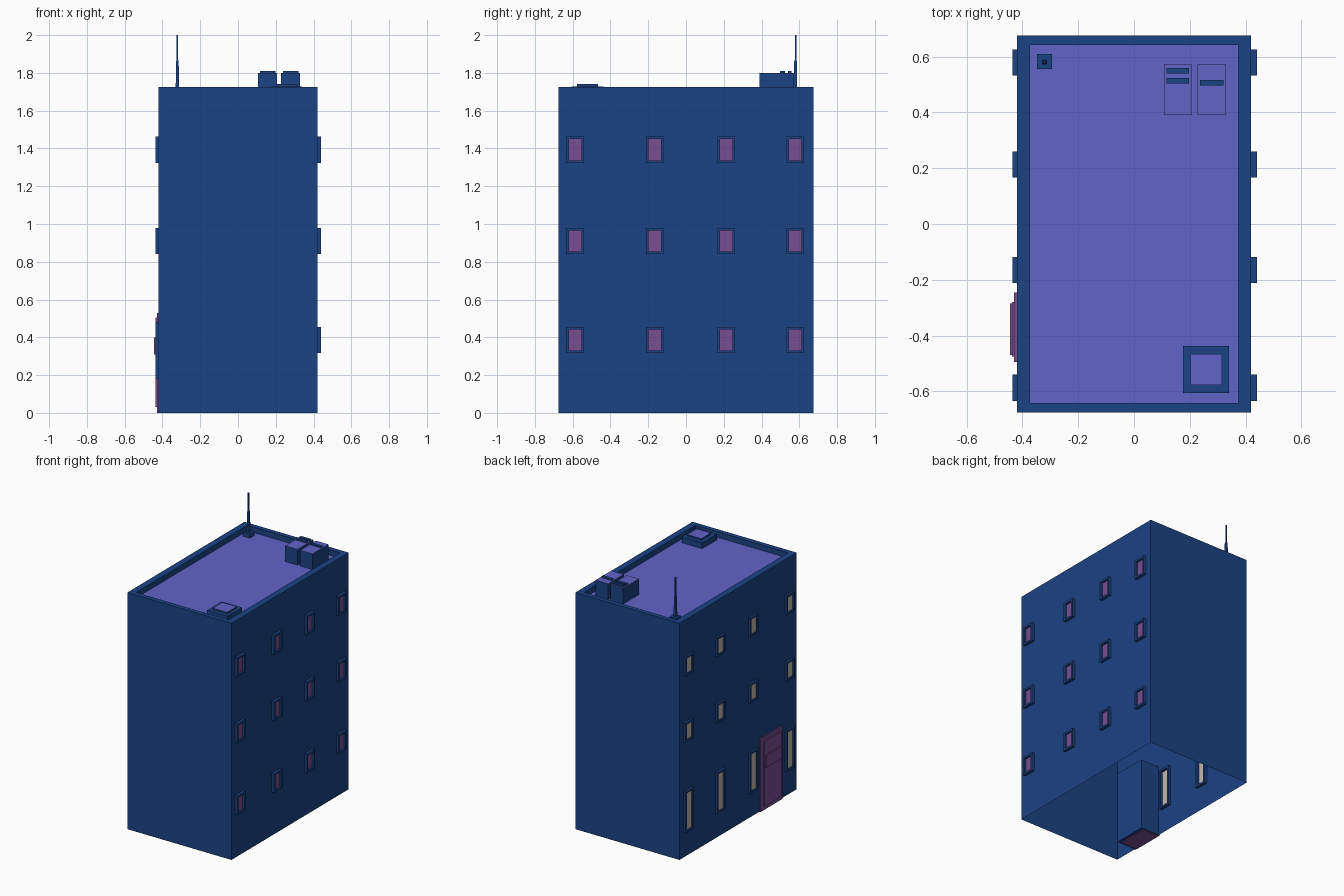
import bpy, bmesh
from mathutils import Vector

if "Cube" in bpy.data.objects:
    bpy.data.objects.remove(bpy.data.objects["Cube"])


def material(name, rgb):
    m = bpy.data.materials.new(name)
    m.diffuse_color = (*rgb, 1)
    m.use_nodes = True
    m.node_tree.nodes["Principled BSDF"].inputs["Base Color"].default_value = m.diffuse_color
    return m


BLUE = material("wall_blue", (0.011, 0.056, 0.235))
VIOLET = material("roof_violet", (0.12, 0.127, 0.578))
PLUM = material("plum", (0.19, 0.074, 0.287))
BEIGE = material("beige_glass", (0.55, 0.49, 0.41))


def top_map(cx, cy):
    return lambda u, v, w: Vector((cx + u, cy + v, w))


def side_map(s, cy, cz):
    return lambda u, v, w: Vector((s * w, cy + u, cz + v))


def rect_loft(name, rings, place, mat, cap_mat=None, bottom=True, top=True, closed=False):
    """Skin a chain of rectangles given as (half_u, half_v, w)."""
    bm = bmesh.new()
    loops = [[bm.verts.new(place(a * u, b * v, w))
              for a, b in ((-1, -1), (1, -1), (1, 1), (-1, 1))] for u, v, w in rings]
    pairs = list(zip(loops, loops[1:]))
    if closed:
        pairs.append((loops[-1], loops[0]))
    for p, q in pairs:
        for i in range(4):
            j = (i + 1) % 4
            bm.faces.new((p[i], p[j], q[j], q[i]))
    if not closed:
        if bottom:
            bm.faces.new(loops[0][::-1])
        if top:
            bm.faces.new(loops[-1]).material_index = 1 if cap_mat else 0
    bmesh.ops.recalc_face_normals(bm, faces=bm.faces)
    me = bpy.data.meshes.new(name)
    bm.to_mesh(me)
    bm.free()
    me.materials.append(mat)
    if cap_mat:
        me.materials.append(cap_mat)
    ob = bpy.data.objects.new(name, me)
    bpy.context.collection.objects.link(ob)
    return ob


def block(name, x, y, z, mat, cap_mat=None):
    """Box from (min, max) ranges."""
    hx, hy = (x[1] - x[0]) / 2, (y[1] - y[0]) / 2
    return rect_loft(name, [(hx, hy, z[0]), (hx, hy, z[1])],
                     top_map(sum(x) / 2, sum(y) / 2), mat, cap_mat)


def window(name, s, cy, z0, z1, out, glass):
    """Raised frame with a recessed pane."""
    place = side_map(s, cy, (z0 + z1) / 2)
    h = (z1 - z0) / 2
    ou, ov, iu, iv = 0.047, h, 0.033, h - 0.014
    rect_loft(name + "_frame", [(ou, ov, 0.40), (ou, ov, out), (iu, iv, out), (iu, iv, 0.40)],
              place, BLUE, closed=True)
    rect_loft(name + "_pane", [(iu, iv, 0.418), (iu, iv, 0.426)], place, glass)


# Hollow tower shell, open underneath, with parapet and sunken roof
FLOOR = 1.685
rect_loft("building_shell",
          [(0.42, 0.675, 0), (0.42, 0.675, 1.725), (0.373, 0.641, 1.725), (0.373, 0.641, FLOOR)],
          top_map(0, 0), BLUE, VIOLET, bottom=False)

# Windows: three rows on both long sides, tall ones on the left ground floor
for col, cy in enumerate((-0.587, -0.165, 0.213, 0.579)):
    for row, (z0, z1) in enumerate(((0.317, 0.455), (0.84, 0.98), (1.323, 1.463))):
        window(f"right_window_{row}_{col}", 1, cy, z0, z1, 0.44, PLUM)
        if row == 0:
            z0, z1 = 0.18, 0.48
        window(f"left_window_{row}_{col}", -1, cy, z0, z1, 0.436, BEIGE)

# Entrance: inner vestibule, frame, door leaf and raised rail panel
block("door_vestibule", (-0.419, -0.27), (-0.495, -0.245), (0.002, 0.53), BLUE)
block("door_threshold", (-0.419, -0.29), (-0.48, -0.25), (0, 0.002), PLUM)
block("door_frame", (-0.43, -0.419), (-0.495, -0.245), (0, 0.53), PLUM)
block("door_leaf", (-0.438, -0.43), (-0.475, -0.28), (0.03, 0.505), PLUM)
block("door_panel", (-0.445, -0.438), (-0.47, -0.285), (0.31, 0.40), PLUM)

# Roof hatch: curb and lid
block("hatch_curb", (0.175, 0.34), (-0.605, -0.437), (FLOOR, 1.728), BLUE)
block("hatch_lid", (0.202, 0.316), (-0.577, -0.466), (1.728, 1.74), BLUE, VIOLET)

# Rooftop cooling units with raised vents
for i, (x0, x1) in enumerate(((0.107, 0.207), (0.228, 0.329))):
    block(f"cooling_unit_{i}", (x0, x1), (0.39, 0.572), (FLOOR, 1.80), BLUE, VIOLET)
    for j, yc in enumerate(((0.549, 0.514), (0.507,))[i]):
        block(f"vent_{i}_{j}", (x0 + 0.009, x1 - 0.009), (yc - 0.01, yc + 0.01), (1.80, 1.81), BLUE)

# Antenna: foot and tapered mast
block("antenna_foot", (-0.348, -0.294), (0.555, 0.609), (FLOOR, 1.715), BLUE)
rect_loft("antenna_mast", [(0.009, 0.009, 1.715), (0.007, 0.007, 1.86),
                           (0.004, 0.004, 1.87), (0.004, 0.004, 2.0)],
          top_map(-0.321, 0.58), BLUE)
